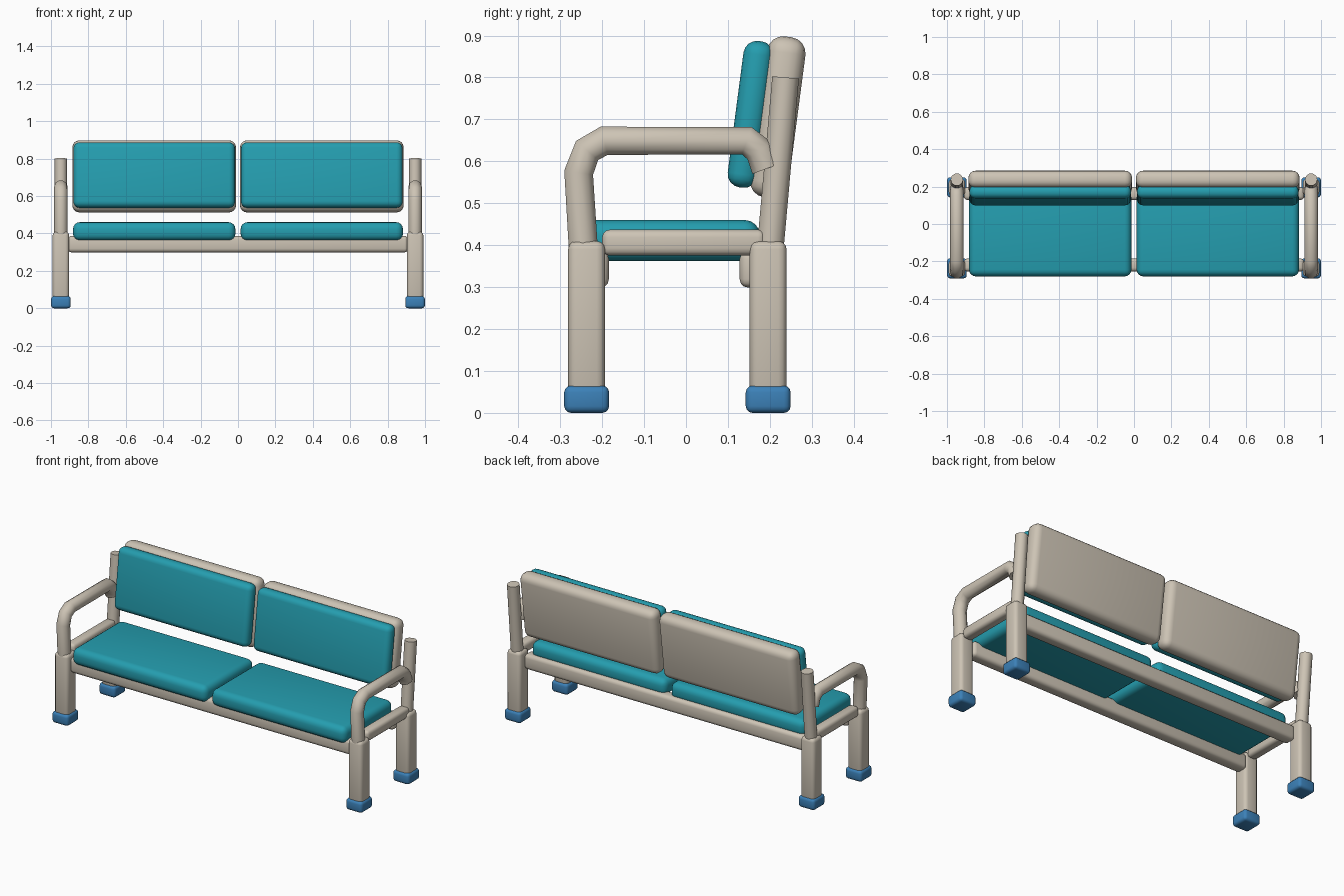
import bpy, math
from mathutils import Vector

if "Cube" in bpy.data.objects:
    bpy.data.objects.remove(bpy.data.objects["Cube"])


def material(name, rgb):
    m = bpy.data.materials.new(name)
    m.diffuse_color = (*rgb, 1)
    m.use_nodes = True
    m.node_tree.nodes["Principled BSDF"].inputs["Base Color"].default_value = m.diffuse_color
    return m


BEIGE = material("beige frame", (0.61, 0.55, 0.46))
TEAL = material("teal upholstery", (0.018, 0.34, 0.43))
BLUE = material("blue foot", (0.045, 0.22, 0.48))


def finish(ob, name, mat):
    ob.name = name
    ob.data.materials.clear()
    ob.data.materials.append(mat)
    bpy.ops.object.shade_smooth_by_angle(angle=math.radians(40))
    return ob


def rounded_box(name, mat, center, size, bevel, segments=3, tilt=0):
    bpy.ops.mesh.primitive_cube_add(size=1, location=center)
    ob = bpy.context.object
    ob.scale = size
    bpy.ops.object.transform_apply(location=False, rotation=False, scale=True)
    mod = ob.modifiers.new("round", 'BEVEL')
    mod.width = bevel
    mod.segments = segments
    bpy.ops.object.modifier_apply(modifier="round")
    ob.rotation_euler.x = tilt
    return finish(ob, name, mat)


def tube(name, mat, points, radius):
    cu = bpy.data.curves.new(name, 'CURVE')
    cu.dimensions = '3D'
    cu.bevel_depth = radius
    cu.bevel_resolution = 3
    cu.use_fill_caps = True
    sp = cu.splines.new('POLY')
    sp.points.add(len(points) - 1)
    for p, co in zip(sp.points, points):
        p.co = (*co, 1)
    ob = bpy.data.objects.new(name, cu)
    bpy.context.collection.objects.link(ob)
    bpy.ops.object.select_all(action='DESELECT')
    ob.select_set(True)
    bpy.context.view_layer.objects.active = ob
    bpy.ops.object.convert(target='MESH')
    return finish(bpy.context.object, name, mat)


LEG_X = 0.947
LEAN = math.radians(-7.5)

for s, side in ((-1, "left"), (1, "right")):
    x = s * LEG_X

    # legs and feet
    for y, end in ((-0.237, "front"), (0.196, "rear")):
        rounded_box(f"{side}_{end}_leg", BEIGE, (x, y, 0.225), (0.088, 0.088, 0.37), 0.02)
        rounded_box(f"{side}_{end}_foot", BLUE, (x, y, 0.0325), (0.105, 0.107, 0.065), 0.016)

    # side rail between the legs
    rounded_box(f"{side}_side_rail", BEIGE, (x, -0.005, 0.406), (0.06, 0.39, 0.062), 0.018)

    # bent armrest tube
    arm = [(-0.243, 0.36), (-0.256, 0.573), (-0.236, 0.626), (-0.195, 0.649),
           (0.145, 0.649), (0.175, 0.625), (0.191, 0.582)]
    tube(f"{side}_armrest", BEIGE, [(x, y, z) for y, z in arm], 0.0365)

    # leaning back post
    tube(f"{side}_back_post", BEIGE, [(x, 0.199, 0.37), (x, 0.2375, 0.80)], 0.0335)

    # seat cushion, back panel and back cushion
    cx = s * 0.448
    rounded_box(f"{side}_seat", TEAL, (cx, -0.052, 0.411), (0.868, 0.456, 0.098), 0.036, 4)
    rounded_box(f"{side}_back_panel", BEIGE, (cx, 0.219, 0.705), (0.875, 0.092, 0.387), 0.038, 4, LEAN)
    rounded_box(f"{side}_back_cushion", TEAL, (cx, 0.154, 0.712), (0.864, 0.072, 0.352), 0.032, 4, LEAN)

# long rails under the seats
for y, end in ((-0.219, "front"), (0.163, "rear")):
    rounded_box(f"{end}_rail", BEIGE, (0, y, 0.343), (1.82, 0.07, 0.088), 0.02)
